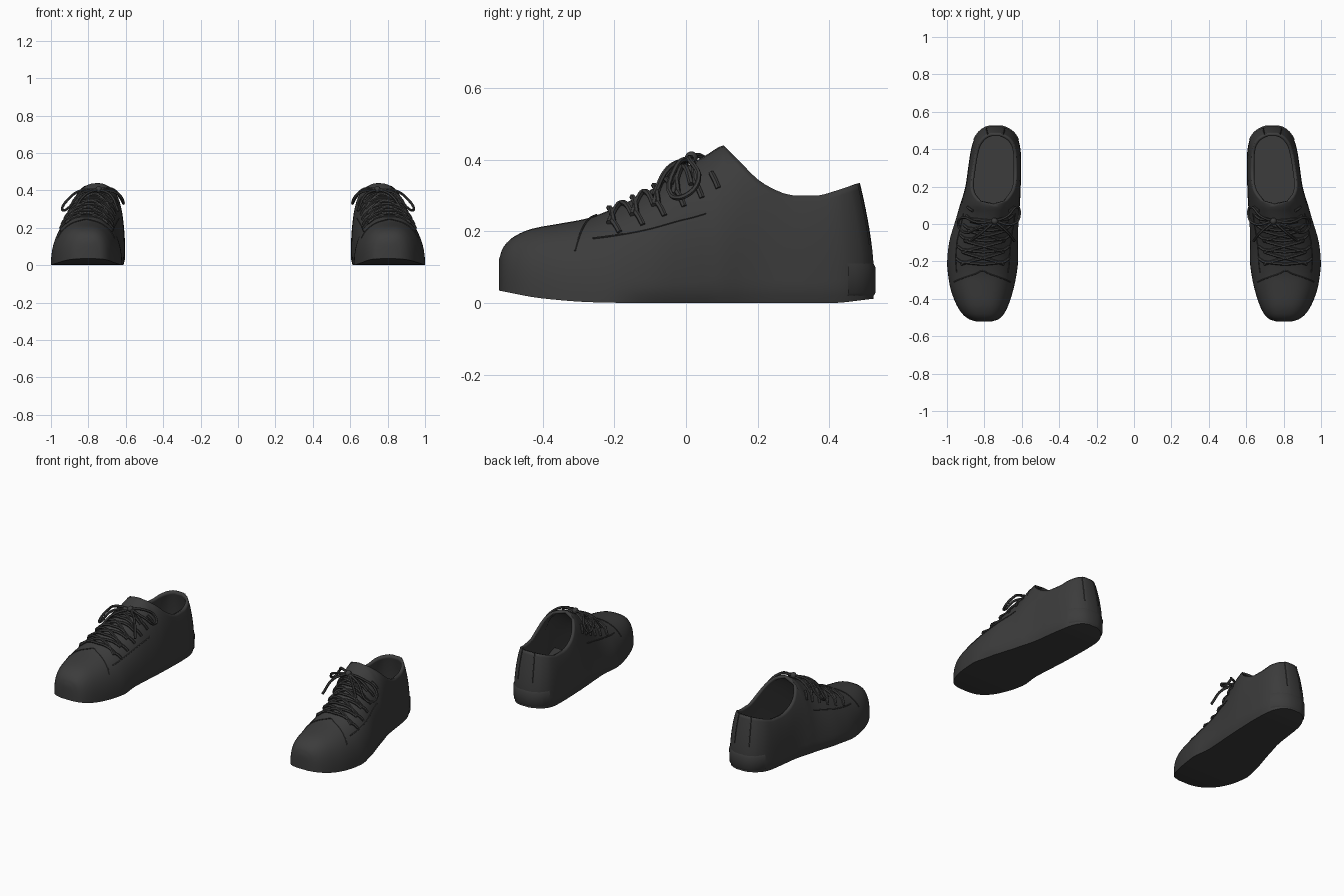
import bpy, bmesh, math
from mathutils import Vector

if "Cube" in bpy.data.objects:
    bpy.data.objects.remove(bpy.data.objects["Cube"])

# y, inner x, outer x, crown height, roundness exponent
SECTIONS = [
    (-.522, .765, .84, .12, 3), (-.51, .725, .88, .155, 2.8), (-.48, .695, .918, .185, 2.7),
    (-.43, .67, .95, .207, 2.6), (-.35, .645, .98, .222, 2.5), (-.28, .63, .993, .235, 2.4),
    (-.2, .62, 1.0, .265, 2.2), (-.1, .62, .99, .315, 2.1), (0, .617, .962, .38, 2.1),
    (.06, .613, .943, .415, 2.2), (.105, .61, .93, .44, 2.4), (.16, .607, .912, .445, 2.8),
    (.22, .605, .898, .435, 3), (.3, .603, .887, .395, 3), (.38, .605, .875, .39, 3),
    (.44, .615, .86, .405, 3), (.49, .645, .83, .42, 3), (.515, .685, .795, .43, 3),
    (.523, .71, .77, .43, 3)]
BOTTOM = [(-.522, .035), (-.4, .013), (-.25, .002), (-.1, 0), (.4, 0), (.523, .012)]
COLLAR = [(.105, .44), (.15, .395), (.2, .345), (.25, .315), (.3, .30), (.37, .30), (.44, .313), (.523, .335)]
OPEN_Y = .105


def make_mat(name, v):
    m = bpy.data.materials.new(name)
    m.diffuse_color = (v, v, v, 1)
    m.use_nodes = True
    m.node_tree.nodes["Principled BSDF"].inputs["Base Color"].default_value = m.diffuse_color
    return m


DARK = make_mat("charcoal", .045)


def interp(table, y, col=1):
    """Monotone cubic interpolation of one table column."""
    X = [r[0] for r in table]
    V = [r[col] for r in table]
    y = min(max(y, X[0]), X[-1])
    d = [(V[i + 1] - V[i]) / (X[i + 1] - X[i]) for i in range(len(X) - 1)]
    m = [d[0]] + [2 * a * b / (a + b) if a * b > 0 else 0 for a, b in zip(d, d[1:])] + [d[-1]]
    i = max(k for k in range(len(d)) if X[k] <= y)
    h = X[i + 1] - X[i]
    t = (y - X[i]) / h
    return ((2*t**3 - 3*t*t + 1) * V[i] + (t**3 - 2*t*t + t) * h * m[i]
            + (3*t*t - 2*t**3) * V[i + 1] + (t**3 - t*t) * h * m[i + 1])


def ramp(v, a, b):
    t = min(max((v - a) / (b - a), 0), 1)
    return t * t * (3 - 2 * t)


def surf(y, side, u):
    """Point on the shoe skin; u runs from the sole edge (0) to the crown or collar (1)."""
    xi, xo, zt, n = (interp(SECTIONS, y, c) for c in (1, 2, 3, 4))
    zb = interp(BOTTOM, y)
    top = math.pi / 2
    if y > OPEN_Y + 1e-4:
        t = min((interp(COLLAR, y) - zb) / (zt - zb), 1)
        top = math.asin(t ** (n / 2))
    phi = u * top
    g = max(math.cos(phi), 0) ** (2 / n) if phi < math.pi / 2 - 1e-6 else 0
    z = zb + (zt - zb) * math.sin(phi) ** (2 / n)
    # undercut sole edge behind the toe
    g *= 1 - .07 * max(0, 1 - (z - zb) / .035) * ramp(y, -.22, -.1)
    apex = (xi + xo) / 2 - .03 * math.exp(-((y - .03) / .12) ** 2)
    x = apex + ((xo if side > 0 else xi) - apex) * g
    # heel leans forward toward the collar
    y -= .037 * max(0, (z - .1) / .23) ** 1.5 * ramp(y, .3, .52)
    return Vector((x, y, z))


def over(y, s, lift=.004):
    """Point on the vamp; s is 0 on the crown and +-1 at the sole."""
    return surf(y, s, 1 - abs(s)) + Vector((0, 0, lift))


def finish(ob, solid=0, angle=40):
    ob.data.materials.clear()
    ob.data.materials.append(DARK)
    bpy.ops.object.select_all(action='DESELECT')
    ob.select_set(True)
    bpy.context.view_layer.objects.active = ob
    bpy.ops.object.shade_smooth_by_angle(angle=math.radians(angle))
    if solid:
        m = ob.modifiers.new("thickness", 'SOLIDIFY')
        m.thickness, m.offset = solid, -1
    m = ob.modifiers.new("pair", 'MIRROR')     # second shoe
    m.use_mirror_merge = False


def mesh_object(name, bm, solid=0, recalc=True):
    bmesh.ops.remove_doubles(bm, verts=bm.verts, dist=1e-4)
    if recalc:
        bmesh.ops.recalc_face_normals(bm, faces=bm.faces)
    me = bpy.data.meshes.new(name)
    bm.to_mesh(me)
    bm.free()
    ob = bpy.data.objects.new(name, me)
    bpy.context.collection.objects.link(ob)
    finish(ob, solid)
    return ob


def cords(name, paths, radius):
    cu = bpy.data.curves.new(name, 'CURVE')
    cu.dimensions = '3D'
    cu.bevel_depth, cu.bevel_resolution, cu.resolution_u = radius, 1, 5
    cu.use_fill_caps = True
    for path in paths:
        sp = cu.splines.new('BEZIER')
        sp.bezier_points.add(len(path) - 1)
        for bp, p in zip(sp.bezier_points, path):
            bp.co = p
            bp.handle_left_type = bp.handle_right_type = 'AUTO'
    ob = bpy.data.objects.new(name, cu)
    bpy.context.collection.objects.link(ob)
    bpy.ops.object.select_all(action='DESELECT')
    ob.select_set(True)
    bpy.context.view_layer.objects.active = ob
    bpy.ops.object.convert(target='MESH')
    finish(bpy.context.object)


# shoe body: lofted sections, open above the foot behind the tongue
ys = []
for a, b in zip(SECTIONS, SECTIONS[1:]):
    ys += [a[0] + (b[0] - a[0]) * k / 3 for k in range(3)]
ys.append(SECTIONS[-1][0])
K = 16
bm = bmesh.new()
rows = [{s: [bm.verts.new(surf(y, s, (k / K) ** 1.5)) for k in range(K + 1)] for s in (-1, 1)} for y in ys]
for A, B in zip(rows, rows[1:]):
    for s in (-1, 1):
        for k in range(K):
            f = (A[s][k], A[s][k + 1], B[s][k + 1], B[s][k])
            bm.faces.new(f if s < 0 else f[::-1])
    bm.faces.new((A[1][0], A[-1][0], B[-1][0], B[1][0]))
for R, flip in ((rows[0], 1), (rows[-1], -1)):     # toe and heel strips
    for k in range(K):
        f = (R[-1][k], R[1][k], R[1][k + 1], R[-1][k + 1])
        bm.faces.new(f[::flip])
mesh_object("shoe_body", bm, .016)

# insole
bm = bmesh.new()
prev = None
for i in range(25):
    y = -.1 + .6 * i / 24
    L, R = surf(y, -1, .25), surf(y, 1, .25)
    cur = [bm.verts.new((L.x + .008, y, .075)), bm.verts.new((R.x - .008, y, .075))]
    if prev:
        bm.faces.new((prev[0], prev[1], cur[1], cur[0]))
    prev = cur
mesh_object("insole", bm, recalc=False)

# heel guard wrapping the lower back
hy = [.45, .47, .49, .505, .515, .523]
outline = [(y, -1) for y in hy] + [(y, 1) for y in reversed(hy)]
bm = bmesh.new()
prev = None
for y, s in outline:
    col = []
    for z, out in ((.02, 0), (.028, .005), (.1, .005), (.115, -.002)):
        p = min((surf(y, s, (j / 80) ** 1.5) for j in range(81)), key=lambda q: abs(q.z - z))
        d = Vector((p.x - .74, p.y - .40, 0)).normalized()
        col.append(bm.verts.new(Vector((p.x, p.y, z)) + d * out))
    if prev:
        for k in range(3):
            bm.faces.new((prev[k], prev[k + 1], col[k + 1], col[k]))
    prev = col
mesh_object("heel_guard", bm)

# seams: toe cap edge, lacing panel edges, heel strip
span = [i / 8 for i in range(-8, 9)]
seams = [[over(-.25 - .06 * abs(s) ** .7, s * .62, .001) for s in span]]
for s in (-1, 1):
    seams.append([over(-.26 + .035 * i, s * (.5 + .012 * i), .001) for i in range(10)])
    seams.append([surf(.517, s, u) + Vector((0, .001, 0)) for u in (.3, .5, .7, .85, 1)])
cords("seams", seams, .003)

# laces: straight bars and crossings
eyelets = [-.215, -.15, -.09, -.035, .015]
E = .38
bars = [[over(y + .012 * abs(s), s * E, .007) for s in [i / 4 for i in range(-4, 5)]] for y in eyelets]
for a, b in zip(eyelets, eyelets[1:]):
    for d in (-1, 1):
        bars.append([over(a + (b - a) * i / 6, d * E * (i / 3 - 1), .006) for i in range(7)])
for s in (-1, 1):      # ends tucked through the eyelets
    for y in eyelets + [.06]:
        bars.append([over(y + .01, s * E, .008), over(y + .02, s * (E + .07), .008), over(y + .03, s * (E + .13), .003)])
cords("laces", bars, .008)

# bow: two loops and two loose ends
knot = (.745, .015, .405)
cords("bow", [
    [knot, (.84, .01, .40), (.915, .035, .345), (.94, .0, .30), (.915, -.04, .30), (.84, -.025, .385), knot],
    [knot, (.68, .04, .41), (.628, .09, .36), (.612, .07, .33), (.645, .0, .385), knot],
    [knot, (.82, -.05, .375), (.875, -.09, .30)],
    [knot, (.68, -.04, .375), (.64, -.09, .29)]], .0075)

# knot
bm = bmesh.new()
bmesh.ops.create_uvsphere(bm, u_segments=12, v_segments=8, radius=.018)
bmesh.ops.translate(bm, verts=bm.verts, vec=knot)
mesh_object("knot", bm)
